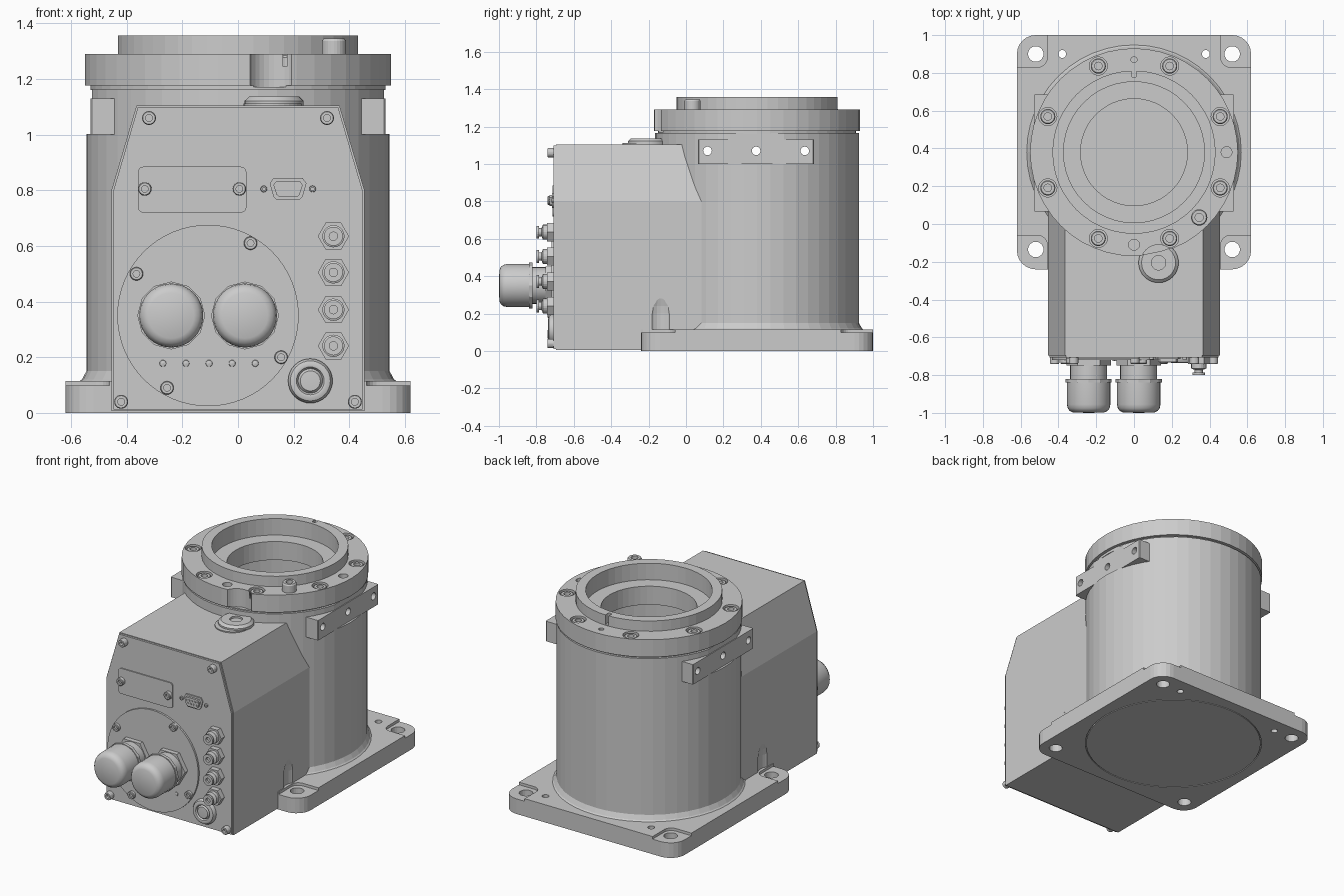
import bpy, bmesh
from math import pi, cos, sin, radians
from mathutils import Matrix, Vector

if "Cube" in bpy.data.objects:
    bpy.data.objects.remove(bpy.data.objects["Cube"])

UP = Matrix.Identity(4)
FRONT = Matrix.Rotation(pi / 2, 4, 'X')   # local z points to -y, local y points up
SIDE = Matrix.Rotation(pi / 2, 4, 'Y')    # local z points to +x
CY = 0.38                                  # y of the column axis
cutters, smooth = [], []


def finish(name, bm, soft=False):
    bmesh.ops.recalc_face_normals(bm, faces=bm.faces[:])
    me = bpy.data.meshes.new(name)
    bm.to_mesh(me)
    bm.free()
    ob = bpy.data.objects.new(name, me)
    bpy.context.collection.objects.link(ob)
    if soft:
        smooth.append(ob)
    return ob


def lathe(name, prof, spots, frame=UP, n=24, soft=False):
    """Revolve (radius, height) points, one copy per spot; open at r>0 ends = closed tube."""
    bm = bmesh.new()
    for s in spots:
        m = Matrix.Translation(s) @ frame
        rings = []
        for r, h in prof:
            if r == 0:
                rings.append([bm.verts.new(m @ Vector((0, 0, h)))] * n)
            else:
                rings.append([bm.verts.new(m @ Vector((r * cos(2 * pi * i / n), r * sin(2 * pi * i / n), h)))
                              for i in range(n)])
        pairs = list(zip(rings, rings[1:]))
        if prof[0][0] > 0:
            pairs.append((rings[-1], rings[0]))
        for a, b in pairs:
            for i in range(n):
                j = (i + 1) % n
                bm.faces.new(list(dict.fromkeys((a[i], a[j], b[j], b[i]))))
    return finish(name, bm, soft)


def prism(name, pts, h0, h1, spots=((0, 0, 0),), frame=UP, bevel=0):
    """Extrude an outline from h0 to h1, one copy per spot."""
    bm = bmesh.new()
    for s in spots:
        m = Matrix.Translation(s) @ frame
        lo, hi = ([bm.verts.new(m @ Vector((x, y, h))) for x, y in pts] for h in (h0, h1))
        bm.faces.new(lo)
        top = bm.faces.new(hi)
        for i in range(len(pts)):
            j = (i + 1) % len(pts)
            bm.faces.new((lo[i], lo[j], hi[j], hi[i]))
        if bevel:
            bmesh.ops.bevel(bm, geom=top.edges[:], offset=bevel, segments=3, profile=0.5, affect='EDGES')
    return finish(name, bm)


def rounded(w, d, r, k=6):
    pts = []
    for q, (sx, sy) in enumerate(((1, 1), (-1, 1), (-1, -1), (1, -1))):
        for i in range(k + 1):
            a = (q + i / k) * pi / 2
            pts.append((sx * (w / 2 - r) + r * cos(a), sy * (d / 2 - r) + r * sin(a)))
    return pts


def rod(r, h0, h1):
    return [(0, h0), (r, h0), (r, h1), (0, h1)]


def screw(r, h):
    return [(0, 0), (r, 0), (r, h * .85), (r * .88, h), (r * .5, h), (r * .5, h * .5), (0, h * .5)]


def cut(ob, *tools):
    for t in tools:
        m = ob.modifiers.new("cut", 'BOOLEAN')
        m.operation, m.solver, m.object = 'DIFFERENCE', 'EXACT', t
        if t not in cutters:
            cutters.append(t)
    dg = bpy.context.evaluated_depsgraph_get()
    me = bpy.data.meshes.new_from_object(ob.evaluated_get(dg))
    ob.modifiers.clear()
    ob.data = me


# Base plate with corner pockets, holes and underside cover groove
corners = [(sx * .52, y, 0) for sx in (-1, 1) for y in (.9, -.135)]
base = prism("base_plate", rounded(1.24, 1.24, .1), 0, .115, [(0, CY, 0)], bevel=.015)
cut(base,
    prism("c", rounded(.22, .22, .05), .098, .3, [(sx * .57, y, 0) for sx in (-1, 1) for y in (.94, -.17)]),
    lathe("c", rod(.041, -.1, .3), corners),
    lathe("c", rod(.021, -.1, .3), [(-.38, .9, 0), (.38, .9, 0)], n=16),
    lathe("c", [(.54, -.1), (.546, -.1), (.546, .008), (.54, .008)], [(0, CY, 0)], n=64))

# Column shell with flats and cross holes
axis = [(0, CY, 0)]
cross = lathe("c", rod(.023, -.8, .8), [(0, y, 1.07) for y in (.115, .375, .635)], SIDE, 16)
cavity = lathe("c", rod(.505, .05, 1.3), axis, n=48)
column = lathe("column", [(.5, .1), (.585, .1), (.56, .122), (.545, .15), (.545, 1.165), (.5, 1.165)], axis, n=48)
cut(column, prism("c", rounded(.2, .64, .01, 1), 1.003, 1.2, [(.625, .375, 0), (-.625, .375, 0)]), cross)

# Side mounting pads
pads = prism("side_pads", rounded(.13, .62, .005, 1), 1.0, 1.13, [(.465, .375, 0), (-.465, .375, 0)])
cut(pads, cavity, cross)

# Housing with sloped shoulders and clearance pockets over the front bolts
outline = [(-.455, .006), (.455, .006), (.455, .8), (.365, 1.105), (-.365, 1.105), (-.455, .8)]
housing = prism("housing", outline, -.1, .695, frame=FRONT)
pocket = lathe("c", [(0, .1), (.08, .1), (.08, .2), (.076, .24), (.066, .28), (0, .3)],
               [(.52, -.135, 0), (-.52, -.135, 0)])
cut(housing, cavity, pocket)
prism("front_cover", [(x * .985, .012 + (z - .006) * .99) for x, z in outline], .69, .708, frame=FRONT)

# Top flange with raised rim and stepped bore
flange = lathe("flange", [(.283, 1.13), (.49, 1.13), (.49, 1.16), (.53, 1.16), (.53, 1.177), (.55, 1.177), (.55, 1.29),
                          (.432, 1.29), (.432, 1.357), (.373, 1.357), (.373, 1.25), (.283, 1.25)], axis, n=48)


def polar(r, deg, z):
    return (r * cos(radians(deg)), CY + r * sin(radians(deg)), z)


cut(flange,
    lathe("c", rod(.048, 1.245, 1.4), [polar(.494, 22.5 + 45 * k, 0) for k in range(8)], n=20),
    lathe("c", rod(.029, 1.2, 1.4), [polar(.49, 0, 0), polar(.49, -90, 0)], n=16),
    lathe("c", rod(.016, 1.2, 1.4), [polar(.49, 90, 0)], n=16),
    prism("c", rounded(.024, .05, .01), 1.295, 1.4, [(0, .8, 0)]),
    lathe("c", rod(.095, 1.172, 1.4), [(.13, -.205, 0)], n=32))
lathe("flange_bolts", screw(.04, .04), [polar(.494, 22.5 + 45 * k, 1.244) for k in range(8)])
lathe("locating_screw", screw(.043, .056), [polar(.488, -45, 1.289)])

# Filler plug on the housing top
lathe("plug_boss", rod(.105, 1.09, 1.112), [(.125, -.235, 0)], n=32)
lathe("filler_plug", [(0, 1.1), (.106, 1.1), (.106, 1.122), (.09, 1.137), (.038, 1.137), (.038, 1.125), (0, 1.125)],
      [(.13, -.205, 0)], n=32, soft=True)


# Front panel fittings
def on_front(y, *xz):
    return [(x, y, z) for x, z in xz]


lathe("cover_screws", screw(.025, .035),
      on_front(-.706, (-.32, 1.06), (.32, 1.06), (-.42, .04), (.42, .04)), FRONT)
prism("label_plate", rounded(.39, .165, .02), .7, .715, [(-.165, 0, .8025)], FRONT)
lathe("label_screws", screw(.024, .027), on_front(-.713, (-.335, .805), (.005, .805)), FRONT)
lathe("gland_plate", rod(.326, .7, .72), [(-.108, 0, .35)], FRONT, 64)
lathe("gland_plate_screws", screw(.024, .022),
      on_front(-.718, (.045, .61), (-.365, .5), (.155, .2), (-.255, .09)), FRONT)
lathe("indicator_lamps", [(0, 0), (.013, 0), (.011, .005), (0, .007)],
      on_front(-.718, *[(-.27 + .083 * i, .178) for i in range(5)]), FRONT, 16)

# Serial connector: flange, raised shell, pins and jack screws
half = [(.066, .02), (.052, .04), (-.052, .04), (-.066, .02), (-.052, -.028), (-.04, -.04), (.04, -.04), (.052, -.028)]
prism("connector_flange", half, .7, .716, [(.18, 0, .805)], FRONT)
prism("connector_shell", [(x * .8, y * .72) for x, y in half], .7, .73, [(.18, 0, .805)], FRONT)
lathe("connector_pins", rod(.0065, 0, .006),
      on_front(-.728, *[(.14 + .02 * i, .815) for i in range(5)], *[(.15 + .02 * i, .795) for i in range(4)]), FRONT, 8)
lathe("connector_jack_screws", screw(.012, .012), on_front(-.706, (.093, .805), (.268, .805)), FRONT, 12)

# Cable glands
glands = on_front(0, (-.24, .35), (.025, .35))
lathe("gland_base_nuts", rod(.118, .715, .75), glands, FRONT, 6)
lathe("gland_necks", rod(.098, .72, .85), glands, FRONT, 32, True)
lathe("gland_collars", rod(.122, .82, .84), glands, FRONT, 12)
lathe("gland_caps", [(0, .83), (.115, .83), (.115, .955), (.111, .975), (.1, .99), (.082, .998), (0, 1.0)],
      glands, FRONT, 32, True)

# Air fittings
air = on_front(0, *[(.343, z) for z in (.635, .505, .371, .241)])
lathe("air_fitting_nuts", rod(.056, .7, .742), air, FRONT, 6)
lathe("air_fitting_stems", [(0, .73), (.04, .73), (.04, .765), (.022, .772), (.022, .787), (.034, .787),
                            (.034, .8), (.015, .8), (.015, .785), (0, .785)], air, FRONT, 20)

# Round vent button
lathe("vent_button", [(0, .7), (.08, .7), (.08, .718), (.072, .732), (.058, .737), (.05, .735), (.044, .725),
                      (.036, .735), (0, .737)], [(.26, 0, .115)], FRONT, 32, True)

# Clean up cutters and smooth the small turned parts
for c in cutters:
    bpy.data.objects.remove(c)
bpy.ops.object.select_all(action='DESELECT')
for ob in smooth:
    ob.select_set(True)
bpy.context.view_layer.objects.active = smooth[0]
bpy.ops.object.shade_smooth_by_angle(angle=radians(35))
